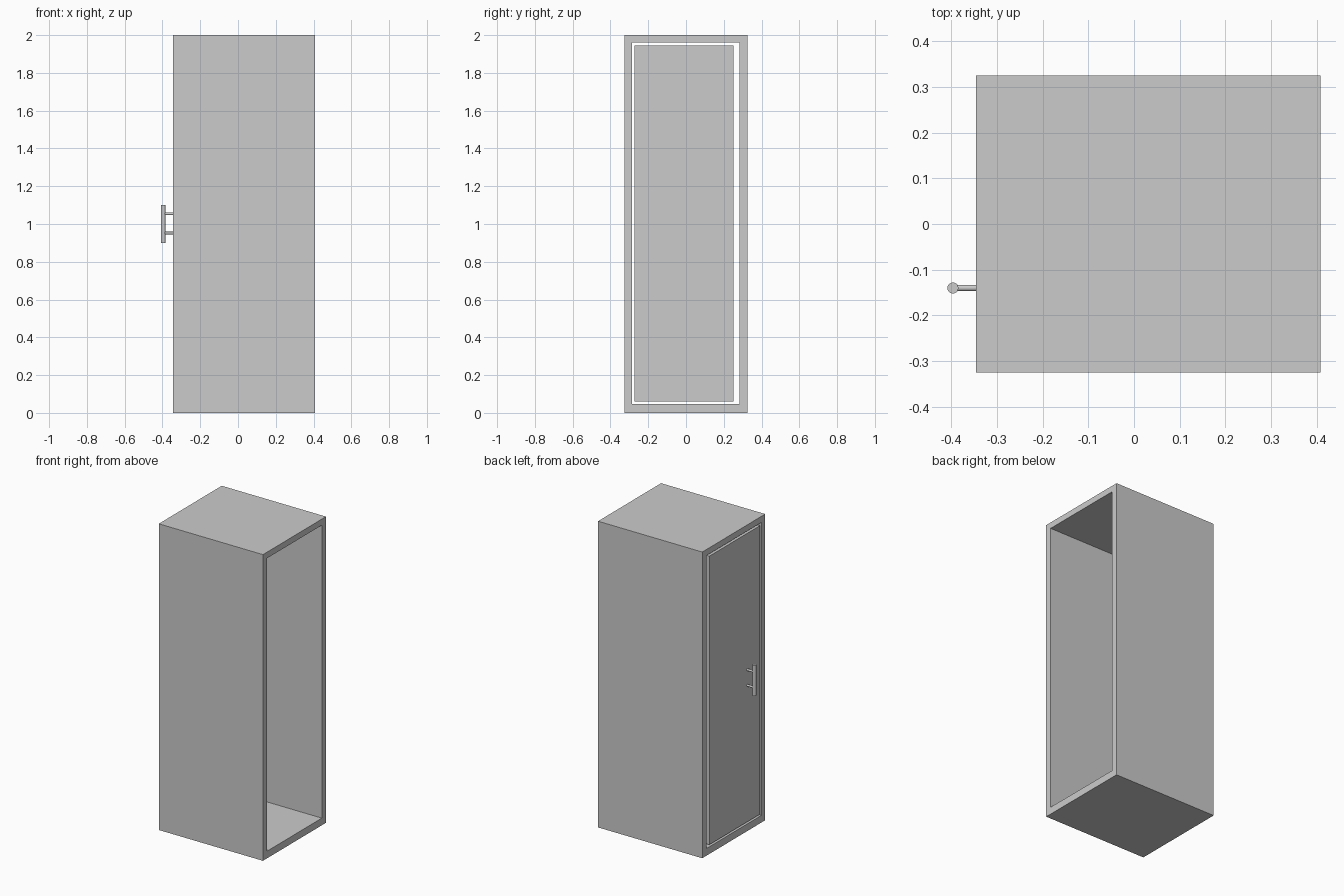
import bpy
import bmesh
from mathutils import Matrix, Vector

if "Cube" in bpy.data.objects:
    bpy.data.objects.remove(bpy.data.objects["Cube"], do_unlink=True)

grey = bpy.data.materials.new("plain grey")
grey.use_nodes = True
COLOUR = (0.6, 0.6, 0.6, 1)
grey.diffuse_color = COLOUR
grey.node_tree.nodes["Principled BSDF"].inputs["Base Color"].default_value = COLOUR


def finish(name, bm):
    bmesh.ops.recalc_face_normals(bm, faces=bm.faces)
    mesh = bpy.data.meshes.new(name)
    bm.to_mesh(mesh)
    bm.free()
    mesh.materials.append(grey)
    obj = bpy.data.objects.new(name, mesh)
    bpy.context.collection.objects.link(obj)
    return obj


def box(name, low, high):
    low, high = Vector(low), Vector(high)
    bm = bmesh.new()
    place = Matrix.Translation((low + high) / 2) @ Matrix.Diagonal((*(high - low), 1))
    bmesh.ops.create_cube(bm, size=1, matrix=place)
    return finish(name, bm)


def rod(name, start, end, radius):
    start, end = Vector(start), Vector(end)
    axis = end - start
    turn = axis.to_track_quat("Z", "Y").to_matrix().to_4x4()
    bm = bmesh.new()
    bmesh.ops.create_cone(bm, cap_ends=True, segments=32, radius1=radius, radius2=radius,
                          depth=axis.length, matrix=Matrix.Translation((start + end) / 2) @ turn)
    obj = finish(name, bm)
    bpy.ops.object.select_all(action="DESELECT")
    bpy.context.view_layer.objects.active = obj
    obj.select_set(True)
    bpy.ops.object.shade_smooth_by_angle()
    return obj


# Cabinet shell: a rectangular tube, open at both ends along x
X0, X1 = -0.345, 0.408
outer = [(-0.325, 0), (0.325, 0), (0.325, 2), (-0.325, 2)]
inner = [(-0.285, 0.047), (0.282, 0.047), (0.282, 1.96), (-0.285, 1.96)]
bm = bmesh.new()
rings = [[bm.verts.new((x, y, z)) for y, z in loop]
         for x, loop in ((X0, outer), (X1, outer), (X1, inner), (X0, inner))]
for k in range(4):
    a, b = rings[k], rings[(k + 1) % 4]
    for i in range(4):
        j = (i + 1) % 4
        bm.faces.new((a[i], a[j], b[j], b[i]))
finish("cabinet_shell", bm)

# Door set flush in the left-hand opening
box("door", (X0, -0.272, 0.06), (X0 + 0.04, 0.252, 1.945))

# Pull handle: upright bar on two posts
HX, HY = -0.396, -0.14
rod("handle_bar", (HX, HY, 0.9), (HX, HY, 1.1), 0.012)
for label, z in (("lower", 0.952), ("upper", 1.054)):
    rod(f"handle_post_{label}", (HX, HY, z), (X0 + 0.01, HY, z), 0.007)
